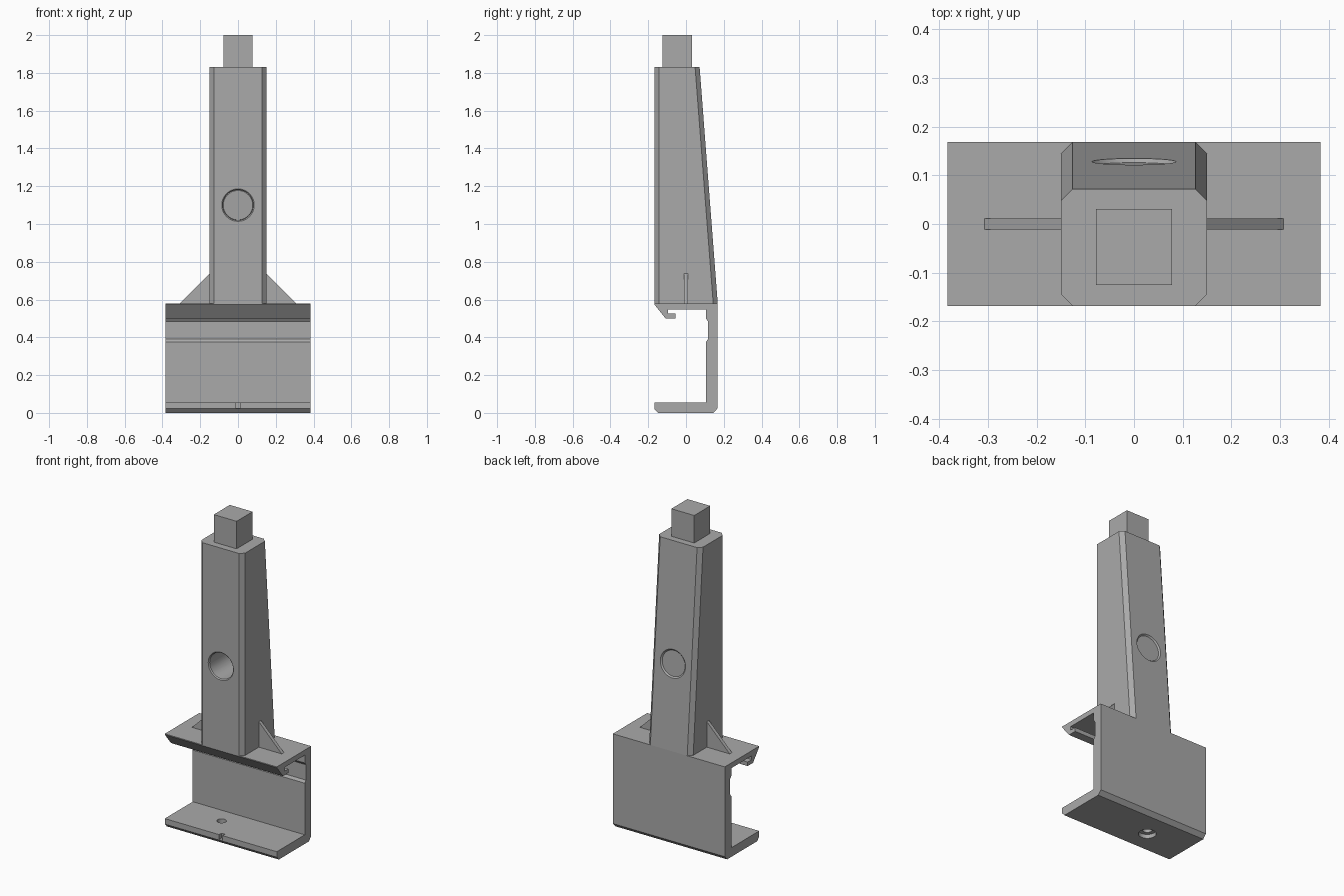
import bpy, bmesh, math
from mathutils import Matrix, Vector

cube = bpy.data.objects.get("Cube")
if cube:
    bpy.data.objects.remove(cube, do_unlink=True)

grey = bpy.data.materials.new("plain grey")
grey.use_nodes = True
grey.diffuse_color = (0.4, 0.4, 0.4, 1)
grey.node_tree.nodes["Principled BSDF"].inputs["Base Color"].default_value = (0.4, 0.4, 0.4, 1)

DEPTH = 0.168      # half depth of the clamp
DECK = 0.58        # top of the clamp
COL_TOP = 1.83     # top of the column


def make(name, bm):
    bmesh.ops.recalc_face_normals(bm, faces=bm.faces)
    mesh = bpy.data.meshes.new(name)
    bm.to_mesh(mesh)
    bm.free()
    mesh.materials.append(grey)
    obj = bpy.data.objects.new(name, mesh)
    bpy.context.collection.objects.link(obj)
    return obj


def loft(name, lower, upper):
    """Solid between two matching outlines."""
    bm = bmesh.new()
    a = [bm.verts.new(p) for p in lower]
    b = [bm.verts.new(p) for p in upper]
    bm.faces.new(a)
    bm.faces.new(b)
    for i in range(len(a)):
        j = (i + 1) % len(a)
        bm.faces.new((a[i], a[j], b[j], b[i]))
    return make(name, bm)


def box(name, x, y, z):
    corners = [(x[0], y[0]), (x[1], y[0]), (x[1], y[1]), (x[0], y[1])]
    return loft(name, [(*c, z[0]) for c in corners], [(*c, z[1]) for c in corners])


def cone(name, centre, r1, r2, length, tilt=0):
    """Round cutter along z, tilted about x."""
    bm = bmesh.new()
    bmesh.ops.create_cone(bm, cap_ends=True, segments=48, radius1=r1, radius2=r2, depth=length,
                          matrix=Matrix.Translation(centre) @ Matrix.Rotation(tilt, 4, "X"))
    return make(name, bm)


def cut(obj, cutters):
    bpy.context.view_layer.objects.active = obj
    for c in cutters:
        c.hide_render = True
        mod = obj.modifiers.new("cut", "BOOLEAN")
        mod.operation, mod.solver, mod.object = "DIFFERENCE", "EXACT", c
        bpy.ops.object.modifier_apply(modifier=mod.name)
        bpy.data.objects.remove(c, do_unlink=True)
    bpy.ops.object.select_all(action="DESELECT")
    obj.select_set(True)
    bpy.ops.object.shade_smooth_by_angle(angle=math.radians(30))


# C-shaped clamp with a hooked lip and a grooved back wall
profile = [(-0.148, 0), (0.145, 0), (DEPTH, 0.025), (DEPTH, DECK), (-DEPTH, DECK),
           (-DEPTH, 0.575), (-0.108, 0.5), (-0.055, 0.5), (-0.055, 0.525), (-0.095, 0.525),
           (-0.095, 0.548), (0.105, 0.548), (0.105, 0.5), (0.116, 0.485), (0.116, 0.39),
           (0.105, 0.375), (0.105, 0.056), (-DEPTH, 0.056), (-DEPTH, 0.022)]
clamp = loft("clamp", [(-0.383, y, z) for y, z in profile], [(0.383, y, z) for y, z in profile])

# Screw hole with counterbore, and the small notch in the front edge
cut(clamp, [cone("screw_hole", (-0.105, -0.01, 0.03), 0.027, 0.027, 0.1),
            cone("counterbore", (-0.105, -0.01, 0), 0.05, 0.05, 0.05),
            box("edge_notch", (-0.012, 0.012), (-0.2, -0.145), (0.026, 0.08))])


# Tapered column with chamfered corners
def column_outline(back, z, w=0.15, c=0.024):
    f = -DEPTH
    return [(-w + c, f, z), (w - c, f, z), (w, f + c, z), (w, back - c, z),
            (w - c, back, z), (-w + c, back, z), (-w, back - c, z), (-w, f + c, z)]


back_low, back_high = DEPTH, 0.072
column = loft("column", column_outline(back_low, DECK), column_outline(back_high, COL_TOP))

# Cross bore with a slight countersink on each face
HOLE_Z = 1.1
slope = (back_low - back_high) / (COL_TOP - DECK)
back_y = back_low - slope * (HOLE_Z - DECK)
quarter = math.pi / 2
lean = math.atan(slope)
cut(column, [cone("bore", (0, 0, HOLE_Z), 0.08, 0.08, 1, quarter),
             cone("front_sink", (0, -DEPTH, HOLE_Z), 0.078, 0.094, 0.016, quarter),
             cone("back_sink", (0, back_y, HOLE_Z), 0.078, 0.094, 0.016, lean - quarter)])

# Square peg on top
box("top_peg", (-0.078, 0.078), (-0.125, 0.031), (COL_TOP, 2.0))

# Triangular gussets on both sides of the column
for side, name in ((1, "left_gusset"), (-1, "right_gusset")):
    tri = [(0.15, DECK), (0.307, DECK), (0.15, 0.737)]
    loft(name, [(side * x, -0.011, z) for x, z in tri], [(side * x, 0.011, z) for x, z in tri])
